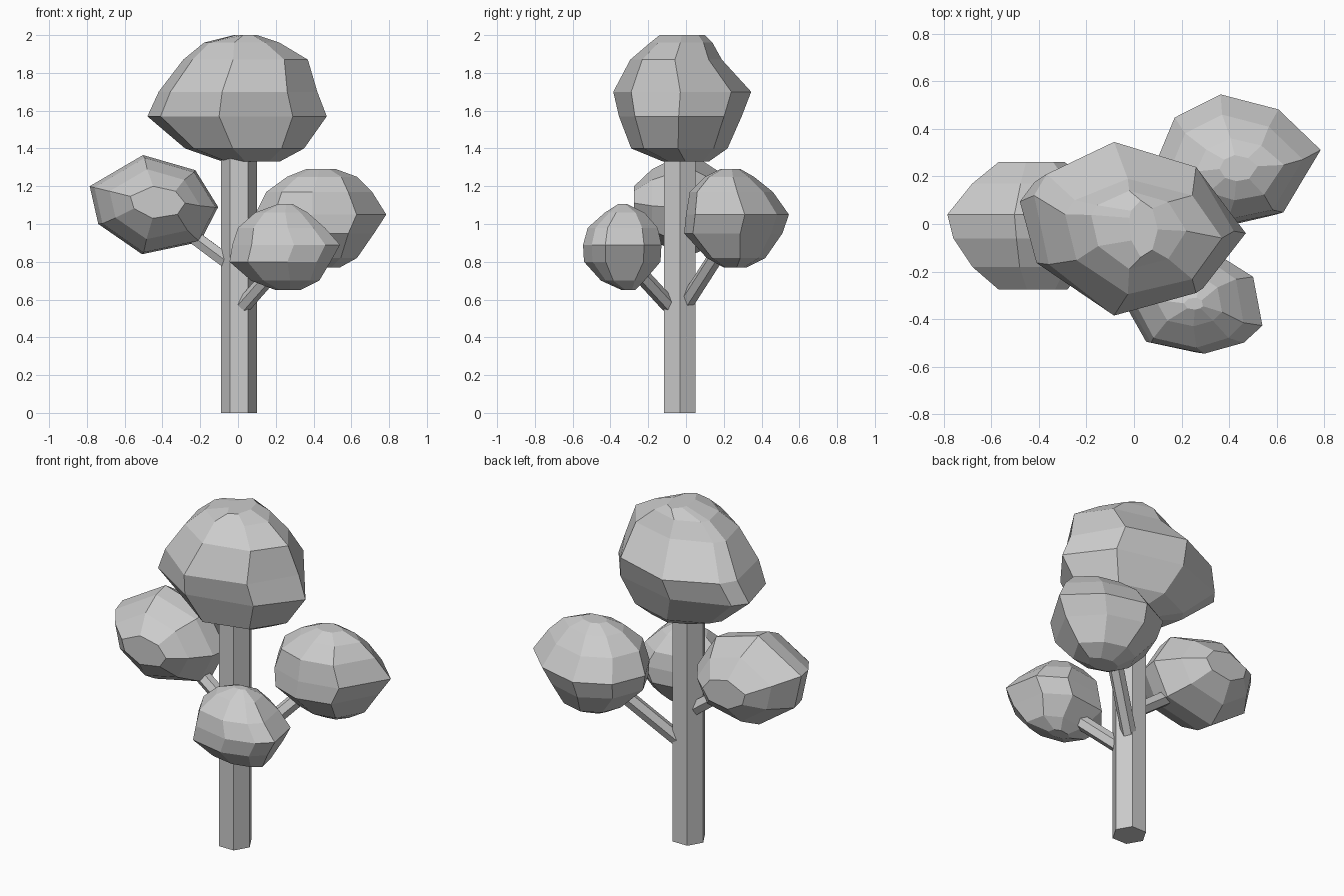
import bpy, bmesh
from mathutils import Vector, Matrix

if "Cube" in bpy.data.objects:
    bpy.data.objects.remove(bpy.data.objects["Cube"])


def finish(name, bm):
    bmesh.ops.recalc_face_normals(bm, faces=bm.faces)
    mesh = bpy.data.meshes.new(name)
    bm.to_mesh(mesh)
    bm.free()
    obj = bpy.data.objects.new(name, mesh)
    bpy.context.collection.objects.link(obj)
    return obj


def rod(name, start, end, radius):
    """Six-sided rod between two points."""
    a, b = Vector(start), Vector(end)
    d = b - a
    rot = d.to_track_quat('Z', 'Y').to_matrix().to_4x4() if d.xy.length > 1e-6 else Matrix()
    bm = bmesh.new()
    bmesh.ops.create_cone(bm, cap_ends=True, segments=6, radius1=radius,
                          radius2=radius, depth=d.length)
    # put a corner on the x axis, so the flat sides face front and back
    angle = max(bm.verts, key=lambda v: v.co.x).co
    spin = Matrix.Rotation(-Vector((1, 0)).angle_signed(angle.xy) * -1, 4, 'Z')
    bm.transform(Matrix.Translation((a + b) / 2) @ rot @ spin)
    return finish(name, bm)


def foliage(name, outline, rings, axis='z'):
    """Faceted clump: one outline fitted into each ring's (depth, u0, u1, v0, v1)."""
    us, vs = [p[0] for p in outline], [p[1] for p in outline]
    unit = [((u - min(us)) / (max(us) - min(us)), (v - min(vs)) / (max(vs) - min(vs)))
            for u, v in outline]
    bm = bmesh.new()
    loops = []
    for w, u0, u1, v0, v1 in rings:
        loop = []
        for fu, fv in unit:
            u, v = u0 + fu * (u1 - u0), v0 + fv * (v1 - v0)
            loop.append(bm.verts.new((u, v, w) if axis == 'z' else (u, w, v)))
        loops.append(loop)
    n = len(outline)
    for low, high in zip(loops, loops[1:]):
        for i in range(n):
            j = (i + 1) % n
            bm.faces.new((low[i], low[j], high[j], high[i]))
    bm.faces.new(loops[0])
    bm.faces.new(loops[-1])
    return finish(name, bm)


# Trunk and branches
bm = bmesh.new()
bmesh.ops.create_circle(bm, cap_ends=True, segments=6, radius=0.095)
if max(v.co.x for v in bm.verts) < 0.09:
    bm.transform(Matrix.Rotation(0.5235988, 4, 'Z'))
top = bmesh.ops.extrude_face_region(bm, geom=bm.faces[:])["geom"]
bmesh.ops.translate(bm, verts=[g for g in top if isinstance(g, bmesh.types.BMVert)],
                    vec=(0, 0, 1.45))
bm.transform(Matrix.Translation((0.005, -0.033, 0)))
finish("trunk", bm)

rod("left_branch", (-0.03, -0.02, 0.78), (-0.42, -0.01, 1.07), 0.042)
rod("back_branch", (0.03, 0.0, 0.58), (0.38, 0.25, 0.97), 0.042)
rod("front_branch", (0.03, -0.09, 0.57), (0.25, -0.32, 0.82), 0.042)

# Crown
foliage("crown",
        [(-.48, .12), (-.41, -.17), (-.1, -.385), (.29, -.29),
         (.47, -.03), (.29, .24), (-.1, .345), (-.42, .21)],
        [(1.33, -.08, .22, -.12, .12), (1.40, -.28, .35, -.29, .22),
         (1.57, -.48, .47, -.355, .295), (1.70, -.42, .42, -.385, .345),
         (1.87, -.29, .37, -.295, .19), (1.96, -.18, .22, -.19, .14),
         (2.0, -.02, .1, -.14, .1)])

# Left clump, built front to back
foliage("left_foliage",
        [(-.78, 1.2), (-.5, 1.365), (-.225, 1.285), (-.105, 1.09),
         (-.2, .905), (-.505, .84), (-.735, 1.0)],
        [(-.275, -.57, -.28, 1.03, 1.2), (-.18, -.68, -.2, .92, 1.29),
         (-.06, -.76, -.12, .85, 1.35), (.04, -.785, -.105, .84, 1.365),
         (.17, -.68, -.19, .9, 1.28), (.26, -.57, -.29, 1.0, 1.17)], axis='y')

# Back right clump
foliage("back_foliage",
        [(.1, .25), (.18, .45), (.37, .55), (.61, .485),
         (.785, .31), (.63, .04), (.4, -.01), (.2, .06)],
        [(.77, .34, .54, .2, .32), (.82, .25, .63, .11, .42),
         (.95, .12, .72, -.01, .51), (1.05, .09, .785, 0, .545),
         (1.17, .15, .71, .02, .46), (1.25, .26, .63, .1, .36),
         (1.29, .36, .52, .18, .29)])

# Small front clump
foliage("front_foliage",
        [(-.045, -.33), (.06, -.5), (.29, -.545), (.46, -.5),
         (.54, -.43), (.5, -.23), (.35, -.14), (.1, -.17)],
        [(.65, .2, .33, -.34, -.27), (.7, .07, .43, -.45, -.22),
         (.8, -.045, .49, -.54, -.135), (.89, -.03, .54, -.545, -.13),
         (.98, 0, .46, -.52, -.15), (1.06, .09, .37, -.43, -.22),
         (1.105, .21, .29, -.36, -.31)])
